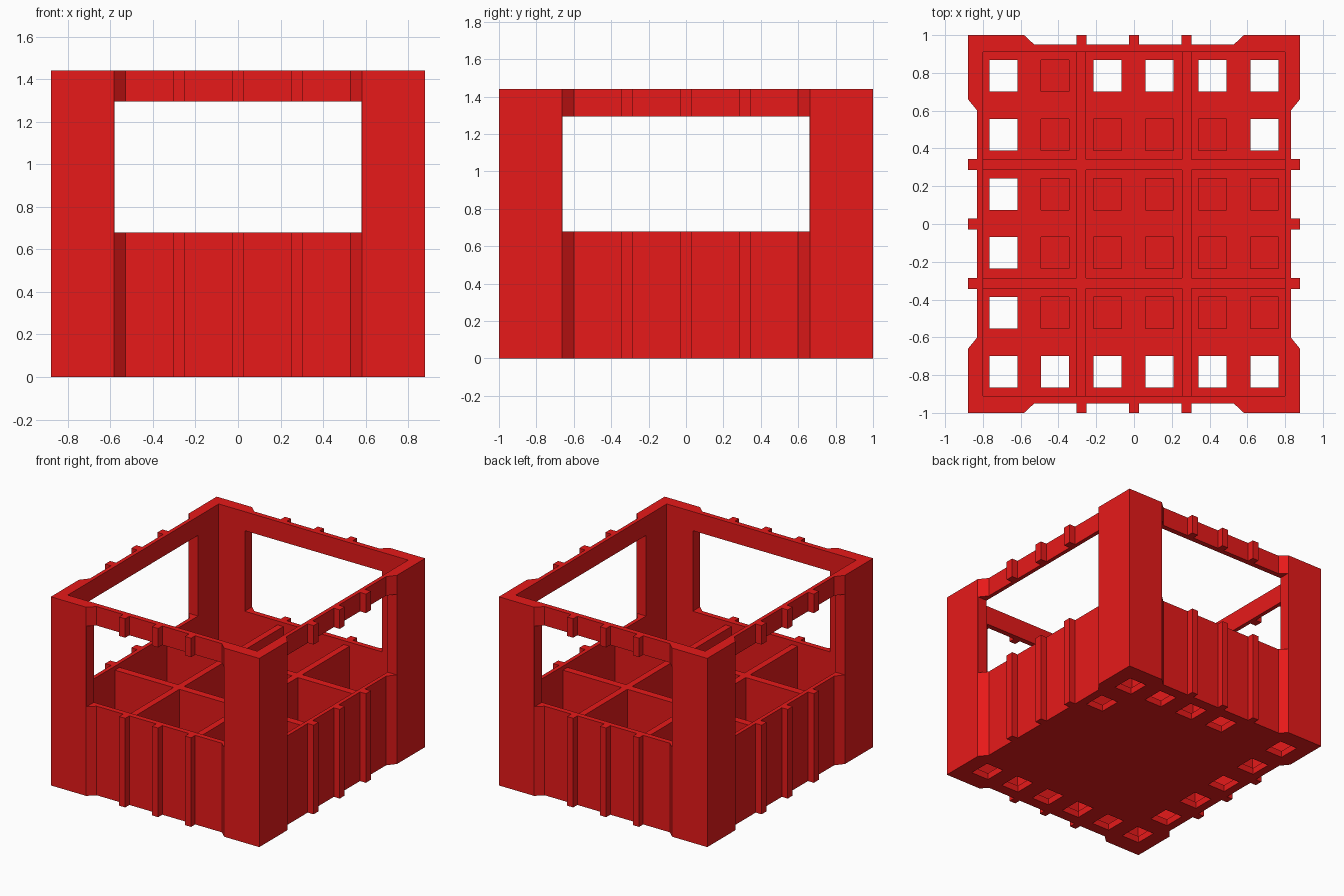
import bpy, bmesh

if "Cube" in bpy.data.objects:
    bpy.data.objects.remove(bpy.data.objects["Cube"])

red = bpy.data.materials.new("red_plastic")
red.diffuse_color = (0.8, 0.01, 0.01, 1)
red.use_nodes = True
red.node_tree.nodes["Principled BSDF"].inputs["Base Color"].default_value = red.diffuse_color


def finish(bm, name):
    bmesh.ops.recalc_face_normals(bm, faces=bm.faces)
    me = bpy.data.meshes.new(name)
    bm.to_mesh(me)
    bm.free()
    ob = bpy.data.objects.new(name, me)
    bpy.context.collection.objects.link(ob)
    return ob


def add_box(bm, x0, x1, y0, y1, z0, z1):
    vs = bmesh.ops.create_cube(bm, size=1)["verts"]
    for v in vs:
        v.co.x = x1 if v.co.x > 0 else x0
        v.co.y = y1 if v.co.y > 0 else y0
        v.co.z = z1 if v.co.z > 0 else z0


def cut(ob, name, boxes):
    bm = bmesh.new()
    for b in boxes:
        add_box(bm, *b)
    cutter = finish(bm, name)
    cutter.hide_render = True
    mod = ob.modifiers.new(name, 'BOOLEAN')
    mod.operation = 'DIFFERENCE'
    mod.solver = 'EXACT'
    mod.object = cutter
    bpy.context.view_layer.objects.active = ob
    bpy.ops.object.modifier_apply(modifier=mod.name)
    bpy.data.objects.remove(cutter)


X, Y, H = 0.88, 1.0, 1.44      # outer size
IN = 0.05                      # recess depth of the side panels


def side(corner, slope, pitch, half_rib):
    """Steps along one side: (position, depth), corner post then three ribs."""
    pts = [(-corner, 0), (-slope, IN)]
    for c in (-pitch, 0, pitch):
        pts += [(c - half_rib, IN), (c - half_rib, 0),
                (c + half_rib, 0), (c + half_rib, IN)]
    return pts + [(slope, IN), (corner, 0)]


# Outer body: ribbed outline with heavy corners, extruded to full height
front = side(0.582, 0.528, 0.278, 0.026)
flank = side(0.662, 0.60, 0.315, 0.03)
outline = [(-X, -Y)] + [(t, -Y + d) for t, d in front]
outline += [(X, -Y)] + [(X - d, t) for t, d in flank]
outline += [(X, Y)] + [(-t, Y - d) for t, d in front]
outline += [(-X, Y)] + [(-X + d, -t) for t, d in flank]
bm = bmesh.new()
face = bm.faces.new([bm.verts.new((x, y, 0)) for x, y in outline])
top = bmesh.ops.extrude_face_region(bm, geom=[face])["geom"]
for v in top:
    if isinstance(v, bmesh.types.BMVert):
        v.co.z = H
crate = finish(bm, "bottle_crate")
crate.data.materials.append(red)

# Open inside above the dividers
FLOOR, DIV = 0.05, 0.65
cut(crate, "cavity_cutter", [(-0.80, 0.80, -0.91, 0.91, DIV, 1.6)])

# Nine compartments, leaving the crossing dividers
xs = [(-0.80, -0.305), (-0.255, 0.255), (0.305, 0.80)]
ys = [(-0.91, -0.342), (-0.285, 0.285), (0.342, 0.91)]
cut(crate, "compartment_cutter",
    [(*a, *b, FLOOR, DIV + 0.1) for a in xs for b in ys])

# Handle windows on all four sides
cut(crate, "front_window_cutter", [(-0.58, 0.58, -1.2, 1.2, 0.68, 1.295)])
cut(crate, "side_window_cutter", [(-1.2, 1.2, -0.66, 0.66, 0.68, 1.295)])

# Floor grid: open drain holes round the rim, closed pockets elsewhere
closed_rim = {(1, 5), (5, 3), (5, 2), (5, 1)}
holes = []
for i, x in enumerate((-0.692, -0.418, -0.14, 0.135, 0.415, 0.69)):
    for j, y in enumerate((-0.782, -0.47, -0.152, 0.158, 0.473, 0.785)):
        rim = i in (0, 5) or j in (0, 5)
        is_open = rim and (i, j) not in closed_rim
        holes.append((x - 0.074, x + 0.074, y - 0.083, y + 0.083,
                      -0.1 if is_open else 0.004, 0.1))
cut(crate, "floor_hole_cutter", holes)
